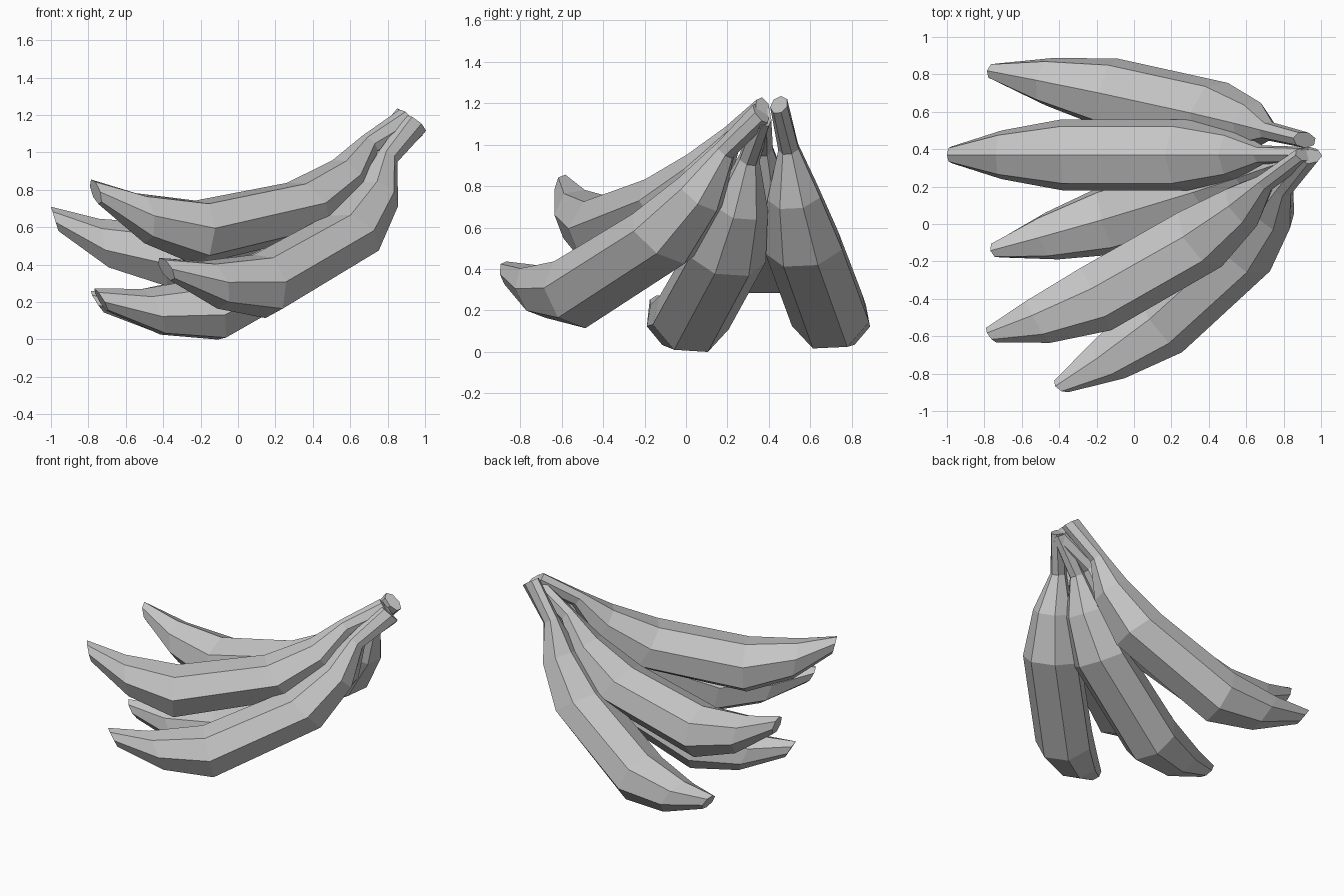
import bpy
import bmesh
from math import sin, cos, tau, radians
from mathutils import Vector, Matrix

cube = bpy.data.objects.get("Cube")
if cube:
    bpy.data.objects.remove(cube, do_unlink=True)

skin = bpy.data.materials.new("grey skin")
skin.use_nodes = True
grey = (0.56, 0.56, 0.56, 1)
skin.diffuse_color = grey
skin.node_tree.nodes["Principled BSDF"].inputs["Base Color"].default_value = grey

# Side profile from stem to tip: inner edge (x, z), outer edge (x, z), half width
RINGS = [
    ((.88, 1.19), (.97, 1.08), .042),
    ((.64, 1.03), (.715, .945), .05),
    ((.45, .885), (.60, .705), .13),
    ((.165, .745), (.36, .485), .19),
    ((-.39, .62), (-.38, .285), .19),
    ((-.74, .645), (-.69, .385), .13),
    ((-1.0, .71), (-.96, .58), .045),
]
SIDES = 7
STEM = Vector((.925, 0, 1.13))
CHORD = (Vector((-.98, 0, .645)) - STEM).normalized()


def frame(along, roll=0):
    """Axes along the chord, to its left, and up, rolled about the chord."""
    left = Vector((0, 0, 1)).cross(along).normalized()
    up = along.cross(left)
    turn = Matrix.Rotation(radians(roll), 3, along)
    return Matrix((along, turn @ left, turn @ up)).transposed()


def make_fruit(name, stem, tip, roll):
    stem, tip = Vector(stem), Vector(tip)
    place = frame((tip - stem).normalized(), roll) @ frame(CHORD).transposed()
    bm = bmesh.new()
    loops = []
    for inner, outer, half in RINGS:
        loop = []
        for k in range(SIDES):
            a = tau * k / SIDES
            t = (cos(a) + .9) / 1.9
            x = outer[0] + (inner[0] - outer[0]) * t
            z = outer[1] + (inner[1] - outer[1]) * t
            p = Vector((x, half * sin(a) / .975, z)) - STEM
            loop.append(bm.verts.new(stem + place @ p))
        loops.append(loop)
    for a, b in zip(loops, loops[1:]):
        for k in range(SIDES):
            n = (k + 1) % SIDES
            bm.faces.new((a[k], a[n], b[n], b[k]))
    bm.faces.new(loops[0])
    bm.faces.new(loops[-1])
    bmesh.ops.recalc_face_normals(bm, faces=bm.faces)
    mesh = bpy.data.meshes.new(name)
    bm.to_mesh(mesh)
    bm.free()
    mesh.materials.append(skin)
    bpy.context.collection.objects.link(bpy.data.objects.new(name, mesh))


# Five bananas fanned out from the joined stems
make_fruit("banana_back", (.91, .45, 1.19), (-.77, .82, .19), -3)
make_fruit("banana_middle", (.925, .37, 1.13), (-.98, .37, .645), 0)
make_fruit("banana_lower_front", (.93, .37, 1.13), (-.76, -.145, .2), 4)
make_fruit("banana_upper_front", (.91, .37, 1.17), (-.775, -.6, .79), 18)
make_fruit("banana_front", (.945, .36, 1.15), (-.375, -.855, .385), 19)
